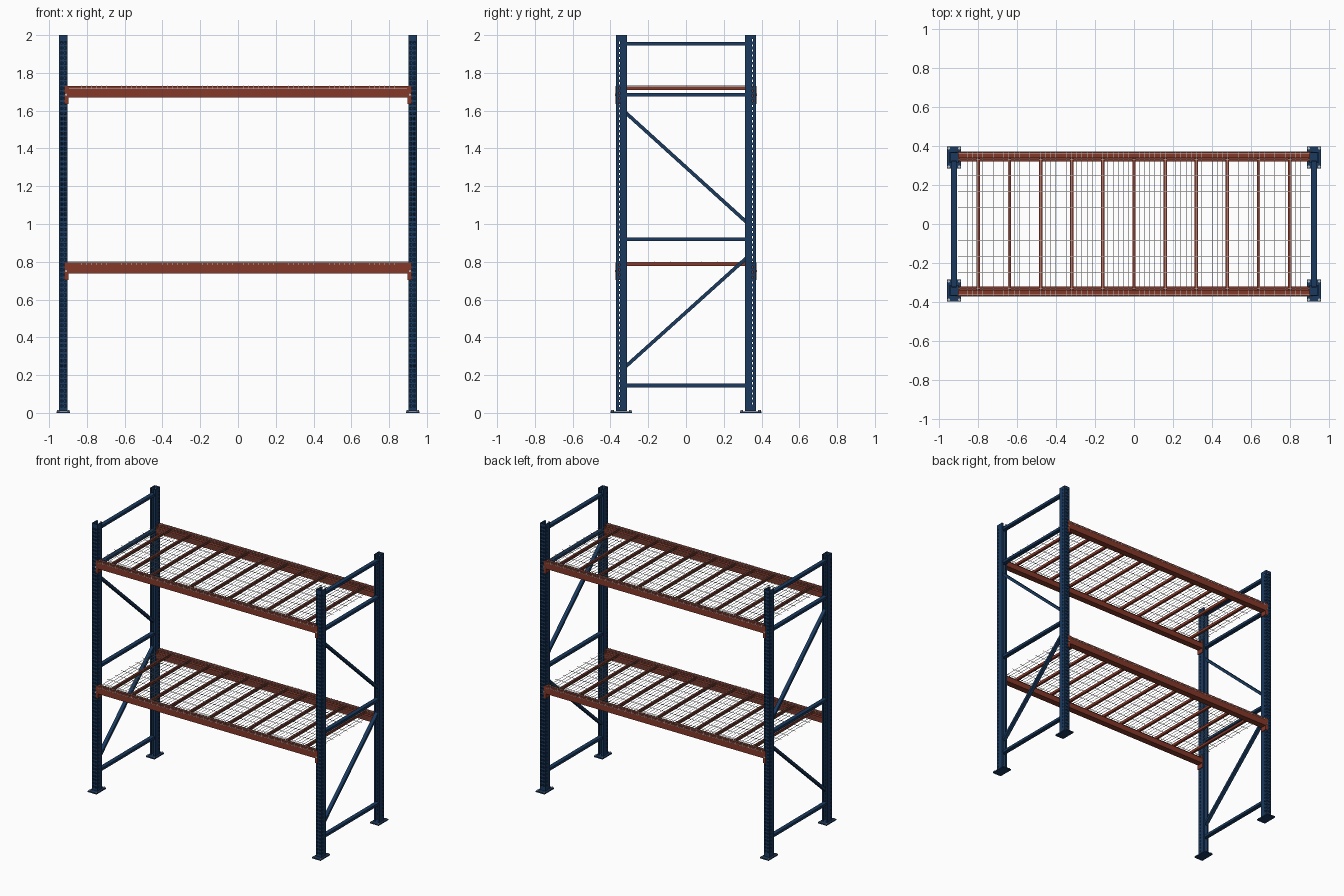
import bpy, bmesh, math
from mathutils import Matrix, Vector

if "Cube" in bpy.data.objects:
    bpy.data.objects.remove(bpy.data.objects["Cube"])


def material(name, rgb):
    m = bpy.data.materials.new(name)
    m.diffuse_color = (*rgb, 1)
    m.use_nodes = True
    m.node_tree.nodes["Principled BSDF"].inputs["Base Color"].default_value = m.diffuse_color
    return m


BLUE = material("navy paint", (0.010, 0.041, 0.112))
RED = material("rust red paint", (0.23, 0.040, 0.022))
ZINC = material("galvanised steel", (0.5, 0.52, 0.53))


def finish(name, bm, mat):
    bmesh.ops.recalc_face_normals(bm, faces=bm.faces)
    me = bpy.data.meshes.new(name)
    bm.to_mesh(me)
    bm.free()
    me.materials.append(mat)
    ob = bpy.data.objects.new(name, me)
    bpy.context.collection.objects.link(ob)
    return ob


def box(bm, centre, size, rot_x=0.0):
    m = (Matrix.Translation(centre) @ Matrix.Rotation(rot_x, 4, 'X')
         @ Matrix.Diagonal((*size, 1)))
    bmesh.ops.create_cube(bm, size=1, matrix=m)


def bolt(bm, centre, radius, height, axis='Z'):
    rot = Matrix.Rotation(math.pi / 2, 4, 'X') if axis == 'Y' else Matrix()
    bmesh.ops.create_cone(bm, cap_ends=True, segments=6, radius1=radius, radius2=radius,
                          depth=height, matrix=Matrix.Translation(centre) @ rot)


POST_X, POST_Y = 0.925, 0.368
SHELF_TOPS = (0.797, 1.73)

# Perforated open-channel uprights: profile swept through hole levels
half = [(0.010, 0.053), (0.021, 0.053), (0.021, 0.018), (0.021, 0.013),
        (0.021, 0), (0.016, 0), (0.005, 0)]
profile = half + [(-u, v) for u, v in reversed(half)]
HOLE_COLUMNS = (2, 5, 7, 10)
PITCH = 0.0267


def upright(name, sx, sy):
    start = 0.03 if sy < 0 else 0.03 + PITCH / 2
    levels = [0.01]
    for k in range(73):
        levels += [start + PITCH * k, start + PITCH * k + 0.0125]
    levels.append(2.0)
    bm = bmesh.new()
    rows = [[bm.verts.new((sx * POST_X + u, sy * (POST_Y - v), z)) for u, v in profile]
            for z in levels]
    for r in range(len(rows) - 1):
        for c in range(len(profile) - 1):
            if r % 2 == 1 and c in HOLE_COLUMNS:
                continue
            bm.faces.new((rows[r][c], rows[r][c + 1], rows[r + 1][c + 1], rows[r + 1][c]))
    ob = finish(name, bm, BLUE)
    mod = ob.modifiers.new("sheet", 'SOLIDIFY')
    mod.thickness = 0.004
    mod.offset = 0


for sx, side in ((-1, "left"), (1, "right")):
    for sy, end in ((-1, "front"), (1, "back")):
        upright(f"{side}_{end}_upright", sx, sy)

        # Foot plate with anchor bolts
        bm = bmesh.new()
        cy = sy * 0.342
        box(bm, (sx * POST_X, cy, 0.004), (0.072, 0.114, 0.008))
        finish(f"{side}_{end}_foot_plate", bm, BLUE)
        bm = bmesh.new()
        for dx in (-0.027, 0.027):
            for dy in (-0.047, 0.047):
                bolt(bm, (sx * POST_X + dx, cy + dy, 0.011), 0.007, 0.006)
        finish(f"{side}_{end}_anchor_bolts", bm, ZINC)

    # Horizontal and diagonal bracing of the end frame
    bm = bmesh.new()
    for z in (0.145, 0.92, 1.685, 1.955):
        box(bm, (sx * POST_X, 0, z), (0.03, 0.65, 0.019))
    for z0, z1 in ((0.245, 0.82), (1.59, 1.01)):
        a, b = Vector((0, -0.32, z0)), Vector((0, 0.32, z1))
        d = b - a
        box(bm, (sx * POST_X, 0, (z0 + z1) / 2), (0.026, d.length, 0.019),
            math.atan2(d.z, d.y))
    finish(f"{side}_frame_braces", bm, BLUE)

# Stepped beam section: depth inward, height below shelf top
SECTION = [(0, 0), (0.026, 0), (0.026, -0.02), (0.047, -0.02), (0.047, -0.06), (0, -0.06)]

for top, level in zip(SHELF_TOPS, ("lower", "upper")):
    for sy, end in ((-1, "front"), (1, "back")):
        # Long load beam
        bm = bmesh.new()
        ends = [[bm.verts.new((x, sy * (0.369 - v), top + h)) for v, h in SECTION]
                for x in (-0.898, 0.898)]
        bm.faces.new(ends[0])
        bm.faces.new(ends[1])
        n = len(SECTION)
        for i in range(n):
            j = (i + 1) % n
            bm.faces.new((ends[0][i], ends[0][j], ends[1][j], ends[1][i]))
        finish(f"{level}_{end}_beam", bm, RED)

        # Angle connectors that hook on the uprights, with bolts
        bm, bolts = bmesh.new(), bmesh.new()
        for sx in (-1, 1):
            box(bm, (sx * 0.899, sy * 0.346, top - 0.047), (0.005, 0.051, 0.094))
            box(bm, (sx * 0.907, sy * 0.371, top - 0.047), (0.021, 0.002, 0.094))
            bolt(bolts, (sx * 0.91, sy * 0.374, top - 0.046), 0.006, 0.006, 'Y')
        finish(f"{level}_{end}_connectors", bm, RED)
        finish(f"{level}_{end}_connector_bolts", bolts, ZINC)

    # Support bars resting on the beam steps
    bm = bmesh.new()
    for i in range(-5, 6):
        box(bm, (i * 0.16, 0, top - 0.0105), (0.017, 0.68, 0.019))
    finish(f"{level}_support_bars", bm, RED)

    # Wire deck: lengthwise wires over crosswise wires that hook over the beams
    bm = bmesh.new()
    w = 0.002
    for y in [i * 0.083 for i in range(-4, 5)] + [-0.362, 0.362]:
        box(bm, (0, y, top + 0.003), (1.81, w, w))
    for i in range(-33, 34):
        box(bm, (i * 0.0268, 0, top + 0.001), (w, 0.742, w))
        for sy in (-1, 1):
            box(bm, (i * 0.0268, sy * 0.37, top - 0.006), (w, w, 0.014))
    for sy in (-1, 1):
        box(bm, (0, sy * 0.3705, top - 0.014), (1.79, w, w))
    finish(f"{level}_wire_deck", bm, ZINC)
